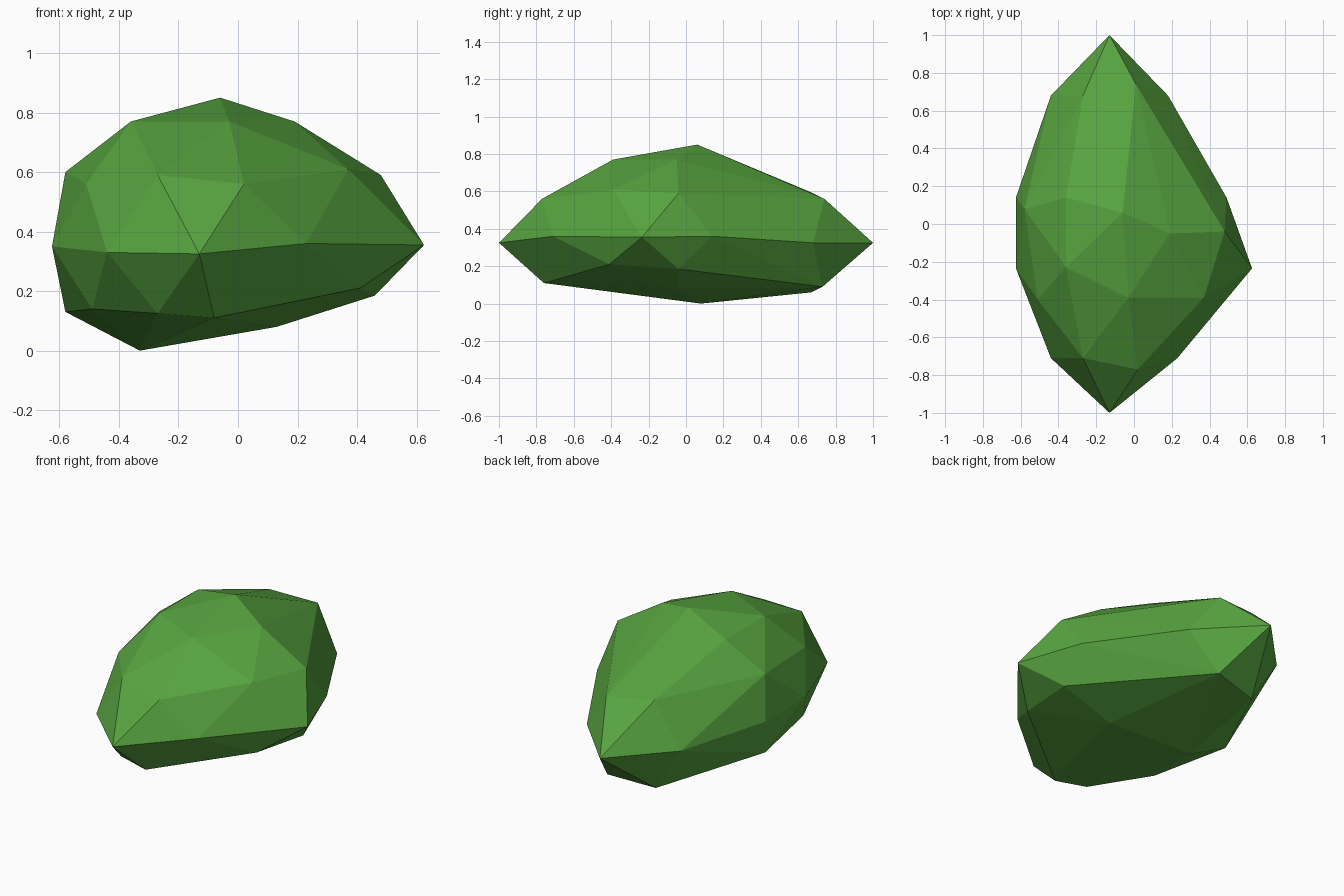
import bpy
import bmesh

# Remove the default object
default_cube = bpy.data.objects.get("Cube")
if default_cube:
    bpy.data.objects.remove(default_cube, do_unlink=True)

HUNDREDTH = 0.01


def make_material(name, colour):
    """Plain matte material with one flat colour."""
    material = bpy.data.materials.new(name)
    material.use_nodes = True
    material.diffuse_color = colour
    shader = material.node_tree.nodes["Principled BSDF"]
    shader.inputs["Base Color"].default_value = colour
    shader.inputs["Roughness"].default_value = 1
    return material


def make_faceted_solid(name, rings, material):
    """Wrap flat facets around rings of corner points."""
    mesh = bpy.data.meshes.new(name)
    bm = bmesh.new()
    for ring in rings:
        for corner in ring:
            bm.verts.new([value * HUNDREDTH for value in corner])
    hull = bmesh.ops.convex_hull(bm, input=bm.verts[:])
    leftovers = [item for item in hull["geom_interior"] + hull["geom_unused"]
                 if isinstance(item, bmesh.types.BMVert) and item.is_valid]
    bmesh.ops.delete(bm, geom=list(set(leftovers)), context="VERTS")
    bmesh.ops.recalc_face_normals(bm, faces=bm.faces[:])
    for face in bm.faces:
        face.smooth = False
    bm.to_mesh(mesh)
    bm.free()
    mesh.materials.append(material)
    solid = bpy.data.objects.new(name, mesh)
    bpy.context.collection.objects.link(solid)
    return solid


# Corner rings, in hundredths of a unit, running around the bush
crown = [(-6, 6, 85), (19, -5, 77), (-3, -39, 77), (-36, -23, 77), (-36, 14, 77)]
shoulder = [(48, -4, 59), (37, -39, 61), (2, -77, 56), (-27, -71, 59),
            (-51, -40, 56), (-58, 8, 60), (-27, 68, 59), (1, 74, 56)]
waist = [(62.5, -23.5, 35.5), (23, -71, 36), (-13, -100, 32.5), (-44, -71, 33),
         (-62.5, -23.5, 35), (-62.5, 14, 35), (-44, 68, 33), (-13, 100, 32.5),
         (18, 68, 32.5), (49, 14, 36)]
underside = [(46, -4, 18.5), (41, -41, 21), (-8, -76, 11), (-27, -72, 12.5),
             (-49, -41, 14), (-58, 8, 13), (-27, 67, 6), (1, 73, 9)]
base = [(13, -5, 8), (-33, 8, 0)]

# Leafy green bush
leaf_green = make_material("leaf green", (0.095, 0.37, 0.05, 1))
make_faceted_solid("bush", [crown, shoulder, waist, underside, base], leaf_green)
